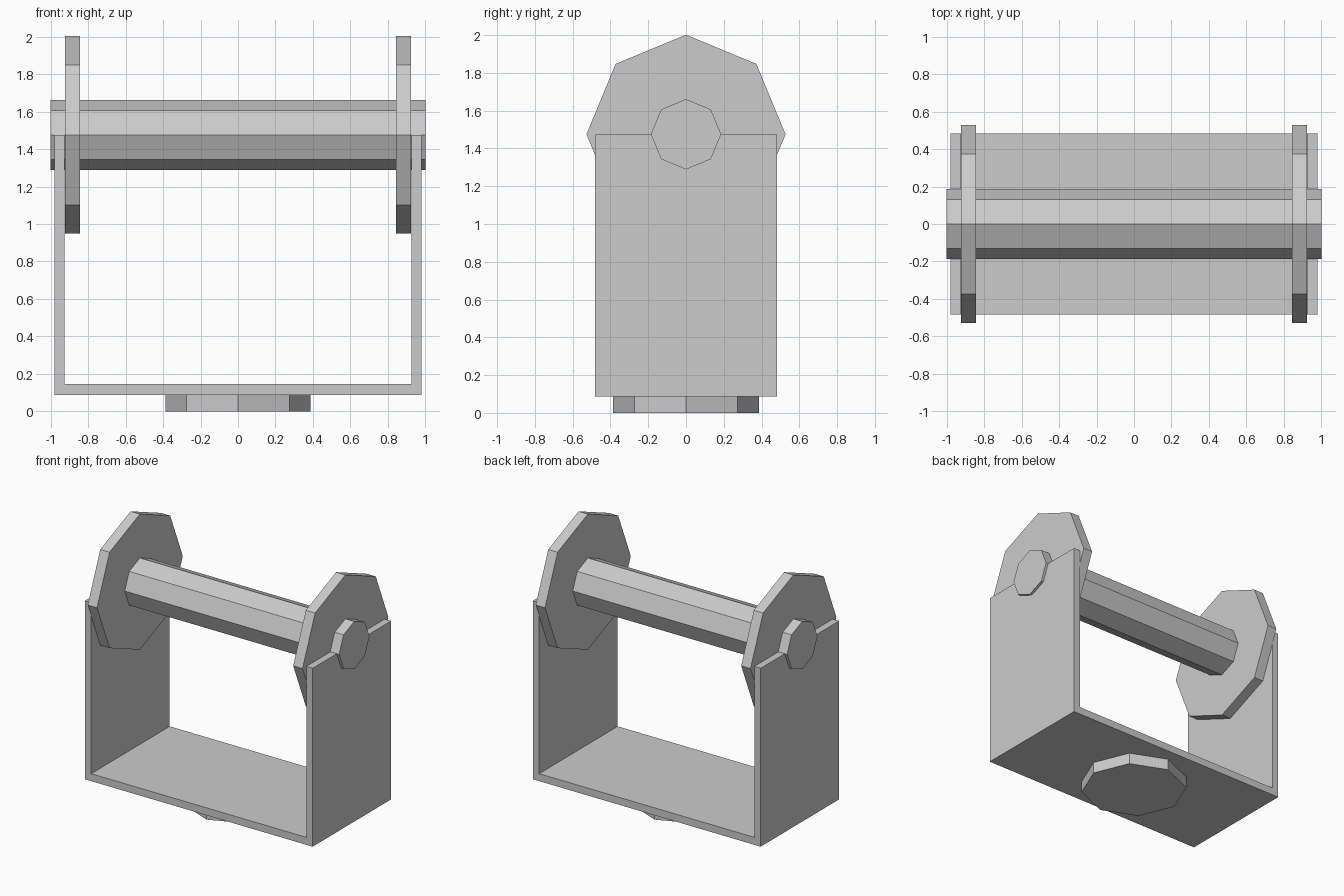
import bpy, bmesh
from math import pi

if "Cube" in bpy.data.objects:
    bpy.data.objects.remove(bpy.data.objects["Cube"])

AXLE_Z = 1.475  # height of the axle, level with the bracket tops


def octagon(name, radius, length, location, along_x=False):
    """Eight-sided cylinder with corners pointing along the axes."""
    rotation = (0, pi / 2, 0) if along_x else (0, 0, 0)
    bpy.ops.mesh.primitive_cylinder_add(
        vertices=8, radius=radius, depth=length, location=location, rotation=rotation)
    obj = bpy.context.object
    obj.name = name
    return obj


def extruded_profile(name, profile, half_depth):
    """Extrude a closed x-z outline along y."""
    bm = bmesh.new()
    face = bm.faces.new([bm.verts.new((x, -half_depth, z)) for x, z in profile])
    result = bmesh.ops.extrude_face_region(bm, geom=[face])
    moved = [v for v in result["geom"] if isinstance(v, bmesh.types.BMVert)]
    bmesh.ops.translate(bm, verts=moved, vec=(0, 2 * half_depth, 0))
    bmesh.ops.recalc_face_normals(bm, faces=bm.faces)
    mesh = bpy.data.meshes.new(name)
    bm.to_mesh(mesh)
    bm.free()
    obj = bpy.data.objects.new(name, mesh)
    bpy.context.collection.objects.link(obj)
    return obj


# Swivel disc under the bracket
octagon("base_disc", 0.387, 0.088, (0, 0, 0.044))

# U-shaped bracket: floor and two upright arms
half = [(0.98, 0.088), (0.98, AXLE_Z), (0.925, AXLE_Z), (0.925, 0.146)]
extruded_profile("bracket", half + [(-x, z) for x, z in reversed(half)], 0.482)

# Axle through both arms
octagon("axle", 0.186, 2.0, (0, 0, AXLE_Z), along_x=True)

# Flange plates just inside the arms
for side, label in ((-1, "left"), (1, "right")):
    octagon(f"flange_{label}", 0.527, 0.08, (side * 0.884, 0, AXLE_Z), along_x=True)
